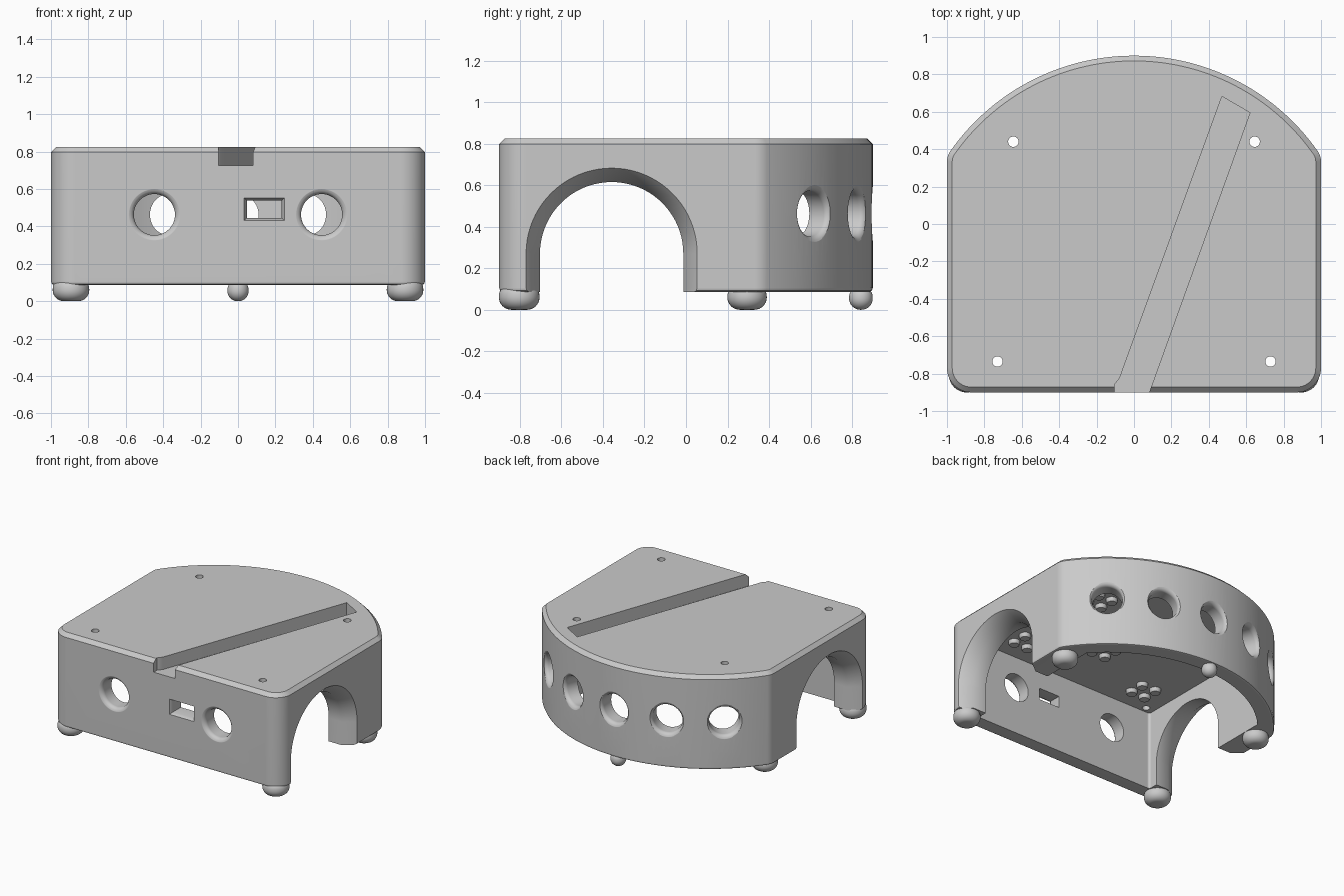
import bpy, bmesh, math
from mathutils import Matrix, Vector

cube = bpy.data.objects.get("Cube")
if cube:
    bpy.data.objects.remove(cube, do_unlink=True)

grey = bpy.data.materials.new("plain grey")
grey.use_nodes = True
GREY = (0.59, 0.59, 0.59, 1)
grey.diffuse_color = GREY
grey.node_tree.nodes["Principled BSDF"].inputs["Base Color"].default_value = GREY

ARC_Y, ARC_R, HOLE_Z, CEILING = -0.3, 1.2, 0.463, 0.71


def loft(name, rings):
    """Closed solid skinned through rings of equal point count."""
    bm = bmesh.new()
    rows = [[bm.verts.new(p) for p in ring] for ring in rings]
    n = len(rows[0])
    for a, b in zip(rows, rows[1:]):
        for i in range(n):
            j = (i + 1) % n
            bm.faces.new((a[i], a[j], b[j], b[i]))
    bm.faces.new(rows[0][::-1])
    bm.faces.new(rows[-1])
    bmesh.ops.recalc_face_normals(bm, faces=bm.faces)
    mesh = bpy.data.meshes.new(name)
    bm.to_mesh(mesh)
    bm.free()
    mesh.materials.append(grey)
    obj = bpy.data.objects.new(name, mesh)
    bpy.context.collection.objects.link(obj)
    return obj


def lathe(name, profile, matrix, steps=48):
    """Turned solid: profile of (radius, height) along local z."""
    turn = [math.tau * i / steps for i in range(steps)]
    return loft(name, [[matrix @ Vector((r * math.cos(a), r * math.sin(a), h)) for a in turn]
                       for r, h in profile])


def cut(target, cutter):
    cutter.hide_render = True
    mod = target.modifiers.new("cut", "BOOLEAN")
    mod.object, mod.operation, mod.solver = cutter, "DIFFERENCE", "EXACT"
    bpy.context.view_layer.objects.active = target
    bpy.ops.object.modifier_apply(modifier=mod.name)
    bpy.data.objects.remove(cutter, do_unlink=True)


def smooth(obj):
    bpy.ops.object.select_all(action="DESELECT")
    obj.select_set(True)
    bpy.context.view_layer.objects.active = obj
    bpy.ops.object.shade_smooth_by_angle(angle=math.radians(38))


def outline(half, front, back_r, front_fillet, side_fillet):
    """Straight front and sides, bowed back, all corners rounded."""
    def arc(cx, cy, r, a0, a1, n):
        return [(cx + r * math.cos(a0 + (a1 - a0) * i / n),
                 cy + r * math.sin(a0 + (a1 - a0) * i / n)) for i in range(n + 1)]
    sx = half - side_fillet
    rise = math.sqrt((back_r - side_fillet) ** 2 - sx ** 2)
    a = math.atan2(rise, sx)
    right = arc(half - front_fillet, front + front_fillet, front_fillet, -math.pi / 2, 0, 10)
    right += arc(sx, ARC_Y + rise, side_fillet, 0, a, 6)
    right += arc(0, ARC_Y, back_r, a, math.pi / 2, 30)[1:]
    return right + [(-x, y) for x, y in right[-2::-1]]


def shell_ring(inset, z):
    pts = outline(1 - inset, -0.9 + inset, ARC_R - inset, 0.13 - inset, 0.1 - inset)
    return [(x, y, z) for x, y in pts]


# Body with chamfered top and softened bottom edge
body = loft("body_shell", [shell_ring(0.018, 0.086), shell_ring(0.006, 0.092), shell_ring(0, 0.106),
                           shell_ring(0, 0.797), shell_ring(0.028, 0.825)])

# Hollow inside, open below
inner = outline(0.8, -0.78, ARC_R - 0.12, 0.02, 0.02)
cut(body, loft("cavity", [[(x, y, z) for x, y in inner] for z in (-0.1, CEILING)]))


# Wheel arches, flared toward the outside
def arch_ring(x, r):
    top = [math.pi * i / 40 for i in range(41)]
    pts = [(x, -0.358 + r * math.cos(a), 0.27 + r * math.sin(a)) for a in top]
    return [(x, -0.358 + r, -0.1)] + pts + [(x, -0.358 - r, -0.1)]


for side in (1, -1):
    cut(body, loft("arch", [arch_ring(side * x, r) for x, r in
                            ((0.7, 0.345), (0.91, 0.345), (1.0, 0.412), (1.05, 0.449))]))

# Round sensor holes with filleted mouths: two in front, five around the back
FILLET = 0.035
mouth = [(0.11, -0.25)]
for i in range(7):
    a = math.radians(12 * i)
    mouth.append((0.11 + FILLET * (1 - math.cos(a)), FILLET * (math.sin(a) - 1)))
mouth.append((0.147, 0.004))
mouth.append((0.15, 0.06))
for x in (-0.447, 0.447):
    at = Matrix.Translation((x, -0.9, HOLE_Z)) @ Matrix.Rotation(math.pi / 2, 4, "X")
    cut(body, lathe("hole", mouth, at))
for deg in (-40, -20, 0, 20, 40):
    at = (Matrix.Translation((0, ARC_Y, HOLE_Z)) @ Matrix.Rotation(math.radians(deg), 4, "Z")
          @ Matrix.Rotation(-math.pi / 2, 4, "X") @ Matrix.Translation((0, 0, ARC_R)))
    cut(body, lathe("hole", mouth, at))


# Rectangular port with bevelled mouth
def port_ring(y, w, h):
    return [(0.14 + sx * w, y, 0.492 + sz * h) for sx, sz in ((-1, -1), (1, -1), (1, 1), (-1, 1))]


cut(body, loft("port", [port_ring(-1, 0.108, 0.06), port_ring(-0.9, 0.108, 0.06),
                        port_ring(-0.875, 0.092, 0.046), port_ring(-0.7, 0.092, 0.046)]))

# Slanted groove across the top, open at the front
groove = [(-0.105, -1), (0.045, -1), (0.085, -0.89), (0.62, 0.595), (0.47, 0.682),
          (-0.077, -0.825), (-0.105, -0.86)]
cut(body, loft("groove", [[(x, y, z) for x, y in groove] for z in (0.727, 0.95)]))

# Screw holes through the top
for x, y in ((0.645, 0.44), (0.73, -0.735)):
    for side in (1, -1):
        cut(body, lathe("screw_hole", [(0.028, 0), (0.028, 1)],
                        Matrix.Translation((side * x, y, 0)), 24))
smooth(body)
body.modifiers.new("even_shading", "WEIGHTED_NORMAL").keep_sharp = True


# Rounded feet
def foot(name, x, y, r, edge, top):
    profile = [(r - edge + edge * math.sin(a), edge - edge * math.cos(a))
               for a in [math.pi / 2 * i / 8 for i in range(9)]]
    profile += [(r - edge + edge * math.cos(a), top - edge + edge * math.sin(a))
                for a in [math.pi / 2 * i / 8 for i in range(9)]][1:]
    smooth(lathe(name, profile, Matrix.Translation((x, y, 0)), 32))


for side, label in ((1, "left"), (-1, "right")):
    foot("front_foot_" + label, side * 0.893, -0.803, 0.098, 0.06, 0.125)
    foot("middle_foot_" + label, side * 0.893, 0.294, 0.095, 0.06, 0.125)
foot("back_foot", 0, 0.842, 0.057, 0.055, 0.115)

# Clusters of small pegs under the ceiling
clusters = [(-0.55, -0.55), (0.55, -0.55), (-0.52, 0.24), (0.52, 0.24), (0.04, -0.29)]
for n, (cx, cy) in enumerate(clusters):
    for i, (dx, dy) in enumerate(((1, 1), (1, -1), (-1, 1), (-1, -1))):
        at = Matrix.Translation((cx + dx * 0.06, cy + dy * 0.06, CEILING + 0.008))
        smooth(lathe(f"peg_{n}_{i}", [(0.042, 0), (0.042, -0.03), (0.035, -0.04)], at, 20))
